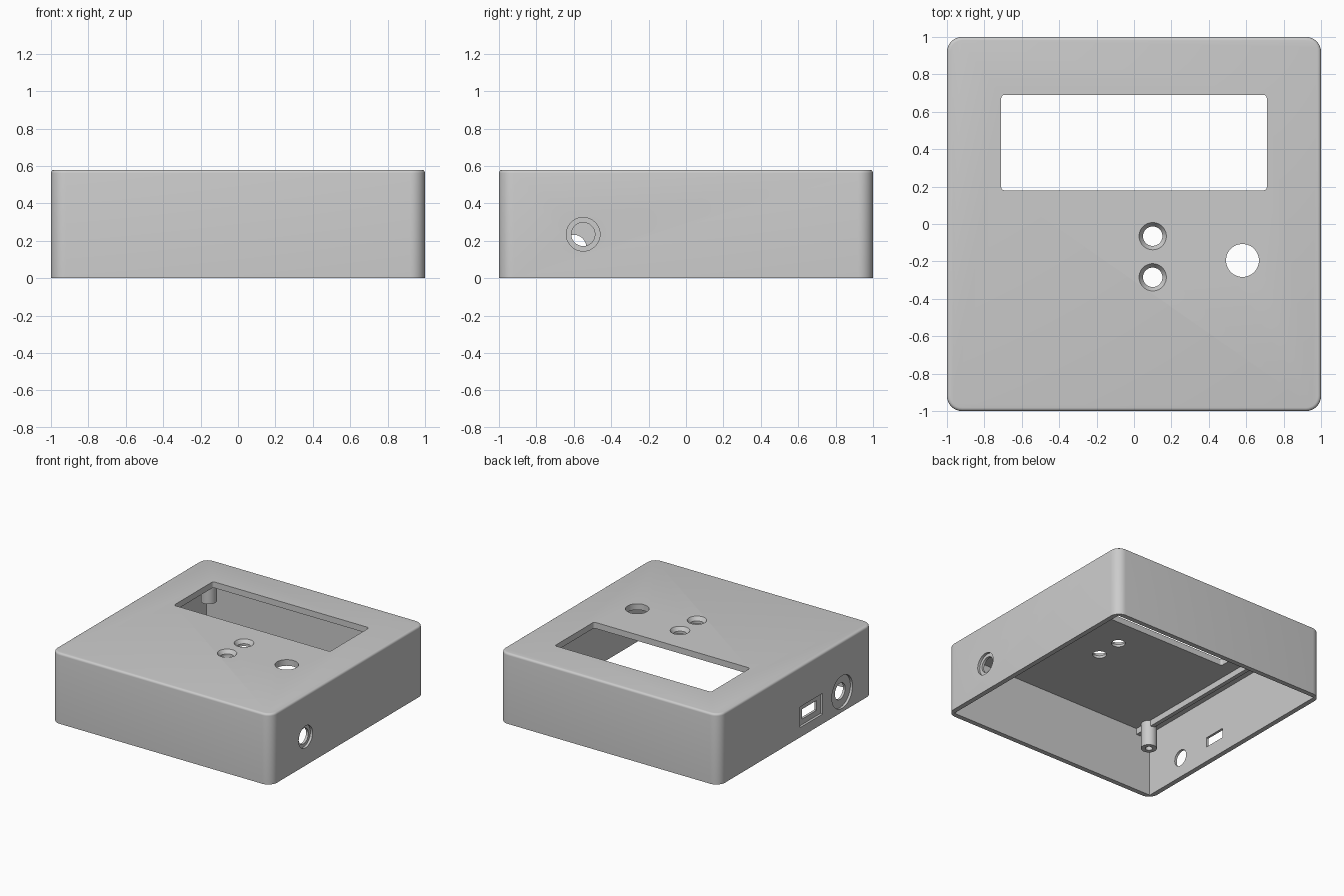
import bpy, bmesh, math
from mathutils import Matrix, Vector

cube = bpy.data.objects.get("Cube")
if cube:
    bpy.data.objects.remove(cube)

grey = bpy.data.materials.new("light_grey_plastic")
grey.use_nodes = True
grey.diffuse_color = (0.6, 0.6, 0.6, 1)
grey.node_tree.nodes["Principled BSDF"].inputs["Base Color"].default_value = (0.6, 0.6, 0.6, 1)

HEIGHT, WALL, CEILING = 0.58, 0.04, 0.53


def finish(bm, name):
    bmesh.ops.recalc_face_normals(bm, faces=bm.faces)
    mesh = bpy.data.meshes.new(name)
    bm.to_mesh(mesh)
    bm.free()
    obj = bpy.data.objects.new(name, mesh)
    bpy.context.collection.objects.link(obj)
    mesh.materials.append(grey)
    return obj


def box(name, lo, hi, corner=0, top=0):
    """Box between two corners, with rounded uprights and top rim."""
    bm = bmesh.new()
    lo, hi = Vector(lo), Vector(hi)
    bmesh.ops.create_cube(bm, size=1, matrix=Matrix.Translation((lo + hi) / 2) @ Matrix.Diagonal((*(hi - lo), 1)))
    if corner:
        uprights = [e for e in bm.edges if abs(e.verts[0].co.z - e.verts[1].co.z) > 1e-4]
        bmesh.ops.bevel(bm, geom=uprights, offset=corner, segments=8, profile=0.5, affect='EDGES')
    if top:
        rim = [e for e in bm.edges if all(v.co.z > hi.z - 1e-4 for v in e.verts)]
        bmesh.ops.bevel(bm, geom=rim, offset=top, segments=4, profile=0.5, affect='EDGES')
    return finish(bm, name)


def rod(name, center, r1, depth, r2=None, axis='Z'):
    """Cylinder or cone; r1 is the lower radius, r2 the upper."""
    bm = bmesh.new()
    turn = Matrix.Rotation(math.pi / 2, 4, 'Y') if axis == 'X' else Matrix.Identity(4)
    bmesh.ops.create_cone(bm, cap_ends=True, segments=48, radius1=r1, radius2=r2 or r1, depth=depth,
                          matrix=Matrix.Translation(center) @ turn)
    return finish(bm, name)


def activate(obj):
    bpy.ops.object.select_all(action='DESELECT')
    bpy.context.view_layer.objects.active = obj
    obj.select_set(True)


def cut(obj, cutter):
    activate(obj)
    mod = obj.modifiers.new("cut", 'BOOLEAN')
    mod.object, mod.operation, mod.solver = cutter, 'DIFFERENCE', 'EXACT'
    bpy.ops.object.modifier_apply(modifier=mod.name)
    bpy.data.objects.remove(cutter)


def smooth(obj):
    activate(obj)
    bpy.ops.object.shade_smooth_by_angle(angle=math.radians(30))


# Hollow case, open underneath
case = box("case_shell", (-1, -1, 0), (1, 1, HEIGHT), corner=0.08, top=0.018)
inner = 1 - WALL
cut(case, box("cavity", (-inner, -inner, -0.2), (inner, inner, CEILING)))

# Display window
cut(case, box("window", (-0.71, 0.18, 0.45), (0.71, 0.69, 0.7), corner=0.018))

# Two countersunk button holes and one knob hole
for y in (-0.065, -0.285):
    cut(case, rod("button_hole", (0.1, y, 0.55), 0.052, 0.2))
    cut(case, rod("button_countersink", (0.1, y, HEIGHT - 0.01), 0.052, 0.04, 0.08))
cut(case, rod("knob_hole", (0.58, -0.195, 0.55), 0.088, 0.2))

# Stepped socket hole in the left side
cut(case, rod("left_step", (1, -0.55, 0.235), 0.09, 0.04, axis='X'))
cut(case, rod("left_hole", (1, -0.55, 0.235), 0.063, 0.2, axis='X'))

# Stepped round socket and slot in the right side
cut(case, rod("right_step", (-1, -0.6, 0.165), 0.134, 0.04, axis='X'))
cut(case, rod("right_hole", (-1, -0.6, 0.165), 0.067, 0.2, axis='X'))
cut(case, box("slot_step", (-1.02, -0.345, 0.08), (-0.98, -0.055, 0.25)))
cut(case, box("slot_hole", (-1.1, -0.295, 0.125), (-0.9, -0.105, 0.205)))
smooth(case)

# Screw posts and stiffening ribs under the ceiling
for side, sx in (("left", 1), ("right", -1)):
    for end, sy in (("front", -1), ("back", 1)):
        x, y = sx * 0.86, sy * 0.85
        top = CEILING + 0.01
        post = rod(f"{end}_{side}_post", (x, y, (0.32 + top) / 2), 0.06, top - 0.32)
        cut(post, rod("screw_hole", (x, y, 0.32), 0.027, 0.24))
        smooth(post)
    a, b = sorted((sx * 0.83, sx * 0.865))
    box(f"{side}_rib", (a, -inner, 0.48), (b, inner, CEILING + 0.01))
